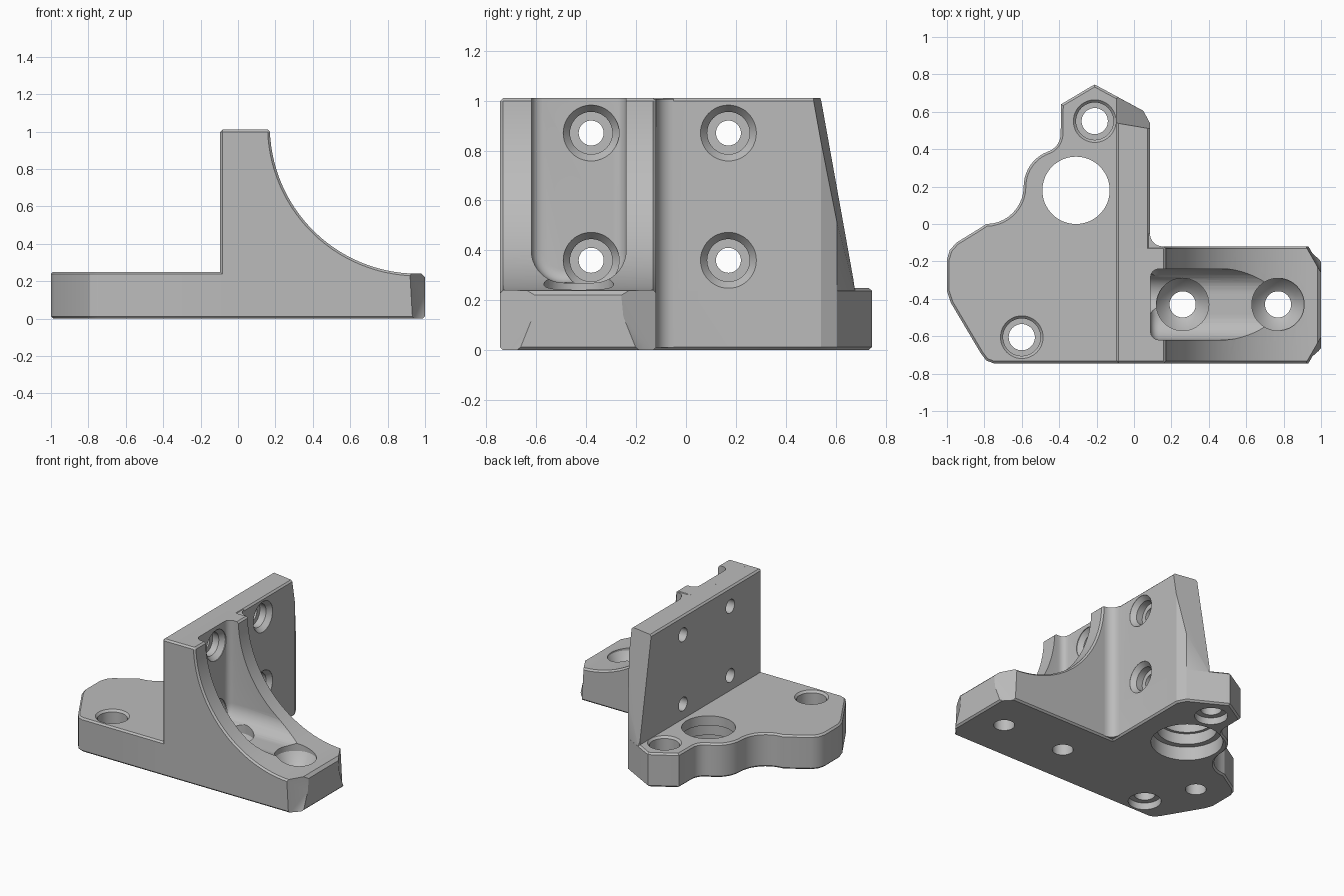
import bpy, bmesh
from math import cos, sin, radians, pi, sqrt
from mathutils import Vector

if "Cube" in bpy.data.objects:
    bpy.data.objects.remove(bpy.data.objects["Cube"])

grey = bpy.data.materials.new("plain_grey")
grey.use_nodes = True
grey.diffuse_color = (0.5, 0.5, 0.5, 1)
grey.node_tree.nodes["Principled BSDF"].inputs["Base Color"].default_value = (0.5, 0.5, 0.5, 1)

# Orders (a, b, height) into x, y, z for each extrusion axis
AXES = {"x": lambda a, b, h: (h, a, b),
        "y": lambda a, b, h: (a, h, b),
        "z": lambda a, b, h: (a, b, h)}


def finish(name, bm):
    bmesh.ops.recalc_face_normals(bm, faces=bm.faces)
    mesh = bpy.data.meshes.new(name)
    bm.to_mesh(mesh)
    bm.free()
    mesh.materials.append(grey)
    obj = bpy.data.objects.new(name, mesh)
    bpy.context.collection.objects.link(obj)
    return obj


def apply(obj, mod):
    bpy.context.view_layer.objects.active = obj
    bpy.ops.object.modifier_apply(modifier=mod.name)


def prism(name, pts, axis, lo, hi, bevel=0, segments=1):
    bm = bmesh.new()
    base = bm.faces.new([bm.verts.new(AXES[axis](a, b, lo)) for a, b in pts])
    new = bmesh.ops.extrude_face_region(bm, geom=[base])["geom"]
    verts = [v for v in new if isinstance(v, bmesh.types.BMVert)]
    bmesh.ops.translate(bm, vec=Vector(AXES[axis](0, 0, hi - lo)), verts=verts)
    obj = finish(name, bm)
    if bevel:
        mod = obj.modifiers.new("edge_bevel", "BEVEL")
        mod.width, mod.segments = bevel, segments
        mod.limit_method, mod.angle_limit = "ANGLE", radians(65)
        apply(obj, mod)
    return obj


def hull(name, pts):
    bm = bmesh.new()
    for p in pts:
        bm.verts.new(p)
    bmesh.ops.convex_hull(bm, input=bm.verts)
    return finish(name, bm)


def turned(name, profile, axis, a, b, n=48):
    """Solid of revolution from (radius, height) steps."""
    bm = bmesh.new()
    rings = [[bm.verts.new(AXES[axis](a + r * cos(2 * pi * i / n), b + r * sin(2 * pi * i / n), h))
              for i in range(n)] for r, h in profile]
    for low, high in zip(rings, rings[1:]):
        for i in range(n):
            j = (i + 1) % n
            bm.faces.new((low[i], low[j], high[j], high[i]))
    bm.faces.new(rings[0])
    bm.faces.new(rings[-1])
    return finish(name, bm)


def combine(obj, other, operation):
    mod = obj.modifiers.new("combine", "BOOLEAN")
    mod.operation, mod.solver, mod.object = operation, "EXACT", other
    apply(obj, mod)
    bpy.data.objects.remove(other)


def arc(cx, cy, r, start, end, n=10):
    angles = [radians(start + (end - start) * i / n) for i in range(n + 1)]
    return [(cx + r * cos(t), cy + r * sin(t)) for t in angles]


FRONT, TOP, EDGE = -0.745, 1.01, 0.012

# Base plate with its wavy outer side
outline = [(0.085, FRONT), (-0.75, FRONT), (-0.79, -0.73), (-0.82, -0.69),
           (-0.98, -0.42), (-1, -0.36), (-1, -0.19), (-0.985, -0.14), (-0.95, -0.1), (-0.82, -0.02)]
outline += arc(-0.79, 0.2, 0.2, -90, 0)
outline += arc(-0.39, 0.2, 0.2, 180, 110)[1:]
outline += arc(-0.492, 0.482, 0.1, -70, 0)[1:]
outline += [(-0.39, 0.64), (-0.23, 0.735), (-0.21, 0.745), (-0.19, 0.735), (0.05, 0.605), (0.085, 0.54)]
bracket = prism("bracket", outline, "z", 0, 0.25, EDGE)

# Upright wall with a sloping rear end
wall = prism("wall", [(-0.095, FRONT), (0.085, FRONT), (0.085, 0.54), (0.05, 0.605), (-0.095, 0.683)],
             "z", 0, TOP, EDGE)
slope = []
for x in (-0.2, 0.2):
    for z in (0.1, 1.2):
        slope += [(x, 0.54 - 0.18 * (z - TOP) - 0.17 * (x + 0.095), z), (x, 1.2, z)]
combine(wall, hull("slope_cutter", slope), "DIFFERENCE")

# Curved gusset foot
curve = arc(0.96, 1.03, 0.79, 181.4, 270, 28)
profile = [(0, 0), (0, TOP)] + curve + [(0.98, 0.24), (1, 0.22), (1, 0)]
gusset = prism("gusset", profile, "y", FRONT, -0.12, EDGE)
for side in (-1, 1):
    corner = []
    for z, x, near in ((-0.1, 0.92, 0.24), (0.13, 0.92, 0.24), (0.25, 0.9, 0.1)):
        corner += [(px, -0.4325 + side * py, z)
                   for px, py in ((x, 0.345), (1.04, near), (1.04, 0.345))]
    combine(gusset, hull("corner_cutter", corner), "DIFFERENCE")

# Fillet where the gusset side meets the wall
fillet = prism("fillet", [(0.05, -0.15), (0.155, -0.15)] + arc(0.155, -0.05, 0.07, 270, 180, 8)
               + [(0.05, -0.05)], "z", 0.01, TOP - 0.004)

for part in (wall, gusset, fillet):
    combine(bracket, part, "UNION")

# Rounded channel down the gusset
trough = [(-0.62, 1.2)] + arc(-0.49, 0.4, 0.13, 180, 270) + arc(-0.37, 0.4, 0.13, 270, 360) + [(-0.24, 1.2)]
combine(bracket, prism("channel_cutter", trough, "x", 0.088, 1.3, 0.045, 4), "DIFFERENCE")

# Countersunk wall holes
for y in (-0.38, 0.17):
    for z in (0.36, 0.87):
        steps = [(0.05, -0.3), (0.05, 0), (0.085, 0), (0.085, 0.05), (0.112, 0.084), (0.112, 0.25)]
        combine(bracket, turned("wall_hole", steps, "x", y, z), "DIFFERENCE")

# Screw holes through the foot
for x in (0.26, 0.77):
    steps = [(0.07, -0.1), (0.07, 0.15), (0.1, 0.17), (0.14, 0.23), (0.14, 1.1)]
    combine(bracket, turned("foot_hole", steps, "z", x, -0.43), "DIFFERENCE")

# Plate holes, recessed from both faces
for x, y in ((-0.21, 0.55), (-0.6, -0.605)):
    steps = [(0.11, -0.1), (0.11, 0.05), (0.07, 0.05), (0.07, 0.12),
             (0.1, 0.12), (0.1, 0.235), (0.115, 0.251), (0.115, 0.4)]
    combine(bracket, turned("plate_hole", steps, "z", x, y), "DIFFERENCE")

# Large stepped bore and a blind hole underneath
bore = [(0.24, -0.1), (0.24, 0.1), (0.2, 0.1), (0.2, 0.18), (0.18, 0.18), (0.18, 0.4)]
combine(bracket, turned("large_bore", bore, "z", -0.31, 0.18, 64), "DIFFERENCE")
combine(bracket, turned("blind_hole", [(0.07, -0.1), (0.07, 0.15)], "z", -0.76, -0.265), "DIFFERENCE")

# Smooth curves, crisp edges
bpy.ops.object.select_all(action="DESELECT")
bracket.select_set(True)
bpy.context.view_layer.objects.active = bracket
bpy.ops.object.shade_smooth_by_angle(angle=radians(25))
